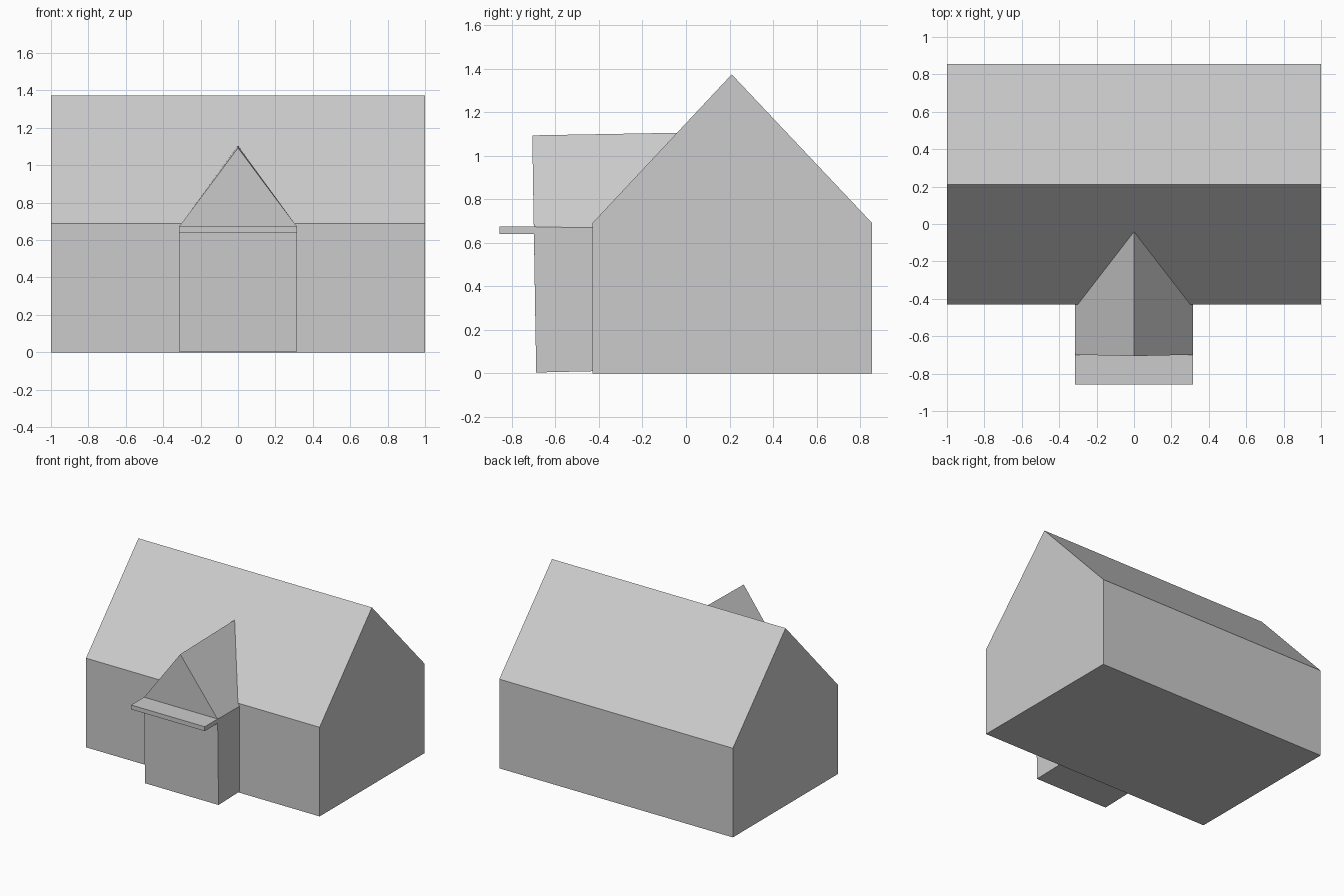
import bpy

cube = bpy.data.objects.get("Cube")
if cube:
    bpy.data.objects.remove(cube)

# One plain material for the whole building
grey = bpy.data.materials.new("light grey")
grey.use_nodes = True
COLOUR = (0.6, 0.6, 0.6, 1)
grey.diffuse_color = COLOUR
grey.node_tree.nodes["Principled BSDF"].inputs["Base Color"].default_value = COLOUR


def prism(name, start, end):
    """Closed solid joining two matching outlines."""
    n = len(start)
    sides = [(i, (i + 1) % n, (i + 1) % n + n, i + n) for i in range(n)]
    caps = [tuple(reversed(range(n))), tuple(range(n, 2 * n))]
    mesh = bpy.data.meshes.new(name)
    mesh.from_pydata(start + end, [], sides + caps)
    mesh.materials.append(grey)
    obj = bpy.data.objects.new(name, mesh)
    bpy.context.collection.objects.link(obj)
    return obj


# Main house: gabled section running along x
gable = [(-0.43, 0), (0.855, 0), (0.855, 0.69), (0.21, 1.373), (-0.43, 0.69)]
prism("house", [(-1, y, z) for y, z in gable], [(1, y, z) for y, z in gable])

# Entrance porch: slightly leaning gable front, its roof dying into the house slope
W = 0.315
front = [(-W, -0.688, 0.004), (W, -0.688, 0.004), (W, -0.699, 0.672),
         (0, -0.706, 1.093), (-W, -0.699, 0.672)]
back = [(-W, -0.425, 0.01), (W, -0.425, 0.01), (W, -0.425, 0.67),
        (0, -0.035, 1.105), (-W, -0.425, 0.67)]
prism("porch", front, back)

# Flat canopy slab over the entrance
slab = [(-0.857, 0.64), (-0.69, 0.64), (-0.69, 0.674), (-0.857, 0.674)]
prism("canopy", [(-W, y, z) for y, z in slab], [(W, y, z) for y, z in slab])

# Consistent outward normals
import bmesh
for name in ("house", "porch", "canopy"):
    mesh = bpy.data.objects[name].data
    bm = bmesh.new()
    bm.from_mesh(mesh)
    bmesh.ops.recalc_face_normals(bm, faces=bm.faces)
    bm.to_mesh(mesh)
    bm.free()
